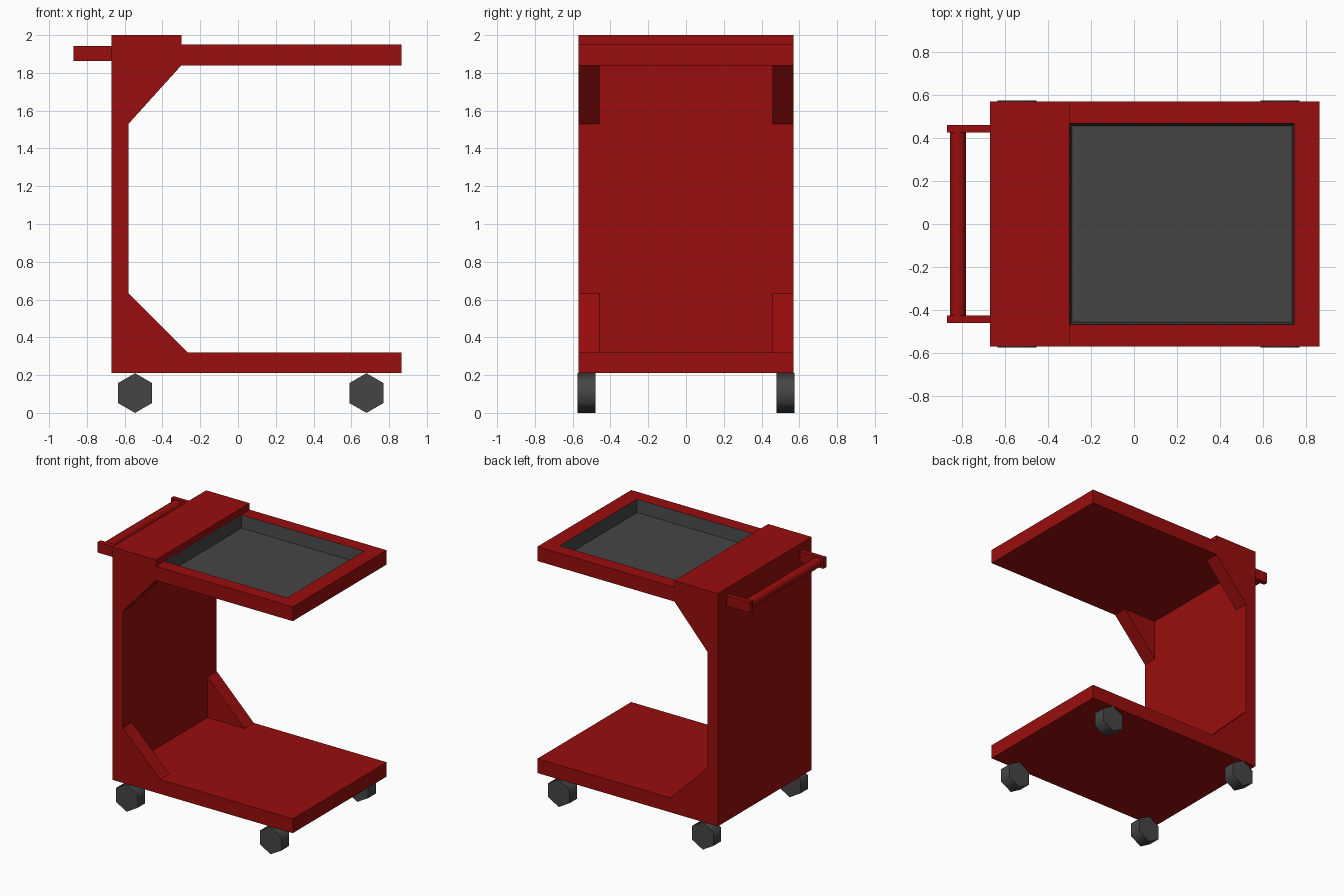
import bpy, bmesh, math

if "Cube" in bpy.data.objects:
    bpy.data.objects.remove(bpy.data.objects["Cube"])


def material(name, rgb):
    m = bpy.data.materials.new(name)
    m.diffuse_color = (*rgb, 1)
    m.use_nodes = True
    m.node_tree.nodes["Principled BSDF"].inputs["Base Color"].default_value = m.diffuse_color
    return m


RED = material("red_paint", (0.32, 0.004, 0.004))
GREY = material("dark_rubber", (0.06, 0.06, 0.06))


def finish(name, bm, *mats):
    bmesh.ops.recalc_face_normals(bm, faces=bm.faces)
    me = bpy.data.meshes.new(name)
    bm.to_mesh(me)
    bm.free()
    for m in mats:
        me.materials.append(m)
    ob = bpy.data.objects.new(name, me)
    bpy.context.collection.objects.link(ob)
    return ob


def prism(name, profile, y0, y1, mat):
    """Extrude an (x, z) profile from y0 to y1."""
    bm = bmesh.new()
    face = bm.faces.new([bm.verts.new((x, y0, z)) for x, z in profile])
    ext = bmesh.ops.extrude_face_region(bm, geom=[face])["geom"]
    verts = [v for v in ext if isinstance(v, bmesh.types.BMVert)]
    bmesh.ops.translate(bm, verts=verts, vec=(0, y1 - y0, 0))
    return finish(name, bm, mat)


def cylinder(name, sides, radius, x, y0, y1, z, mat, angle):
    """Smooth-shaded cylinder along y with a corner pointing up."""
    steps = [2 * math.pi * i / sides for i in range(sides)]
    ob = prism(name, [(x + radius * math.sin(a), z + radius * math.cos(a)) for a in steps],
               y0, y1, mat)
    bpy.ops.object.select_all(action='DESELECT')
    ob.select_set(True)
    bpy.context.view_layer.objects.active = ob
    bpy.ops.object.shade_smooth_by_angle(angle=math.radians(angle))
    return ob


W = 0.57  # half width of the cart

# Back panel with the top block and the lower shelf
prism("back_panel_and_shelf",
      [(-0.67, 0.21), (0.865, 0.21), (0.865, 0.32), (-0.58, 0.32),
       (-0.58, 1.84), (-0.30, 1.84), (-0.30, 2.0), (-0.67, 2.0)], -W, W, RED)

# Upper tray: stacked rectangular rings form the rim and the tapered recess
bm = bmesh.new()
rings = []
for x0, x1, y, z in [(-0.30, 0.865, W, 1.84), (-0.30, 0.865, W, 1.95),
                     (-0.299, 0.745, 0.468, 1.95), (-0.288, 0.735, 0.457, 1.855)]:
    rings.append([bm.verts.new(p) for p in
                  ((x0, -y, z), (x1, -y, z), (x1, y, z), (x0, y, z))])
bm.faces.new(rings[0])
for k in range(3):
    for i in range(4):
        j = (i + 1) % 4
        f = bm.faces.new((rings[k][i], rings[k][j], rings[k + 1][j], rings[k + 1][i]))
        f.material_index = int(k == 2)
bm.faces.new(rings[3]).material_index = 1
finish("upper_tray", bm, RED, GREY)

for s, side in ((-1, "front"), (1, "back")):
    # Corner braces
    prism(f"upper_brace_{side}", [(-0.58, 1.84), (-0.58, 1.53), (-0.30, 1.84)],
          s * 0.458, s * W, RED)
    prism(f"lower_brace_{side}", [(-0.58, 0.32), (-0.58, 0.633), (-0.265, 0.32)],
          s * 0.458, s * W, RED)
    # Handle brackets
    prism(f"handle_bracket_{side}",
          [(-0.87, 1.862), (-0.67, 1.862), (-0.67, 1.943), (-0.87, 1.943)],
          s * 0.427, s * 0.462, RED)
    # Hexagonal wheels
    for x, end in ((-0.545, "left"), (0.68, "right")):
        cylinder(f"wheel_{side}_{end}", 6, 0.105, x, s * 0.48, s * 0.575, 0.105, GREY, 65)

# Handle bar
cylinder("handle_bar", 8, 0.038, -0.82, -0.427, 0.427, 1.9025, RED, 50)
